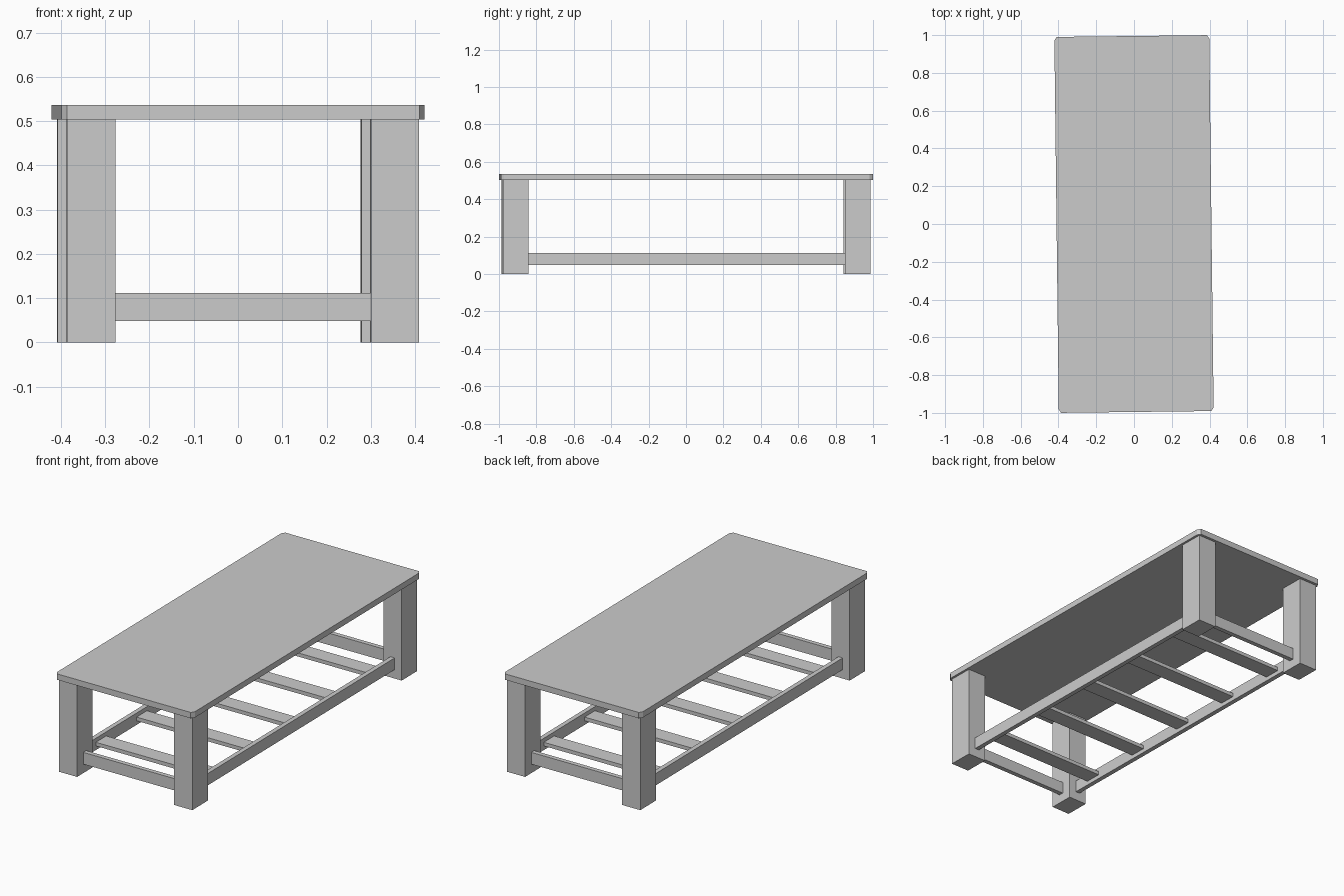
import bpy, bmesh
from mathutils import Matrix

if "Cube" in bpy.data.objects:
    bpy.data.objects.remove(bpy.data.objects["Cube"])

TURN = Matrix.Rotation(0.0118, 4, 'Z')   # the whole table sits slightly turned


def finish(name, bm):
    bmesh.ops.recalc_face_normals(bm, faces=bm.faces)
    bm.transform(TURN)
    mesh = bpy.data.meshes.new(name)
    bm.to_mesh(mesh)
    bm.free()
    bpy.context.collection.objects.link(bpy.data.objects.new(name, mesh))


def box(name, centre, size):
    bm = bmesh.new()
    bmesh.ops.create_cube(bm, size=1, matrix=Matrix.Translation(centre) @ Matrix.Diagonal((*size, 1)))
    finish(name, bm)


# Table top: slab with clipped corners
HX, HY, CX, CY = 0.410, 0.995, 0.012, 0.018
outline = []
for sx, sy in ((1, 1), (-1, 1), (-1, -1), (1, -1)):
    pair = [(sx * HX, sy * (HY - CY)), (sx * (HX - CX), sy * HY)]
    outline += pair if sx * sy > 0 else pair[::-1]
bm = bmesh.new()
face = bm.faces.new([bm.verts.new((x, y, 0.504)) for x, y in outline])
ext = bmesh.ops.extrude_face_region(bm, geom=[face], use_keep_orig=True)
bmesh.ops.translate(bm, vec=(0, 0, 0.032), verts=[v for v in ext['geom'] if isinstance(v, bmesh.types.BMVert)])
finish("table_top", bm)

# Legs
LX, LY, LW, LD = 0.343, 0.913, 0.109, 0.135
for sx, xn in ((-1, "left"), (1, "right")):
    for sy, yn in ((-1, "front"), (1, "back")):
        box(f"{yn}_{xn}_leg", (sx * LX, sy * LY, 0.252), (LW, LD, 0.504))

# Stretcher rails between the legs
RAIL_T, RAIL_H, RAIL_Z = 0.025, 0.064, 0.08
for s, xn, yn in ((-1, "left", "front"), (1, "right", "back")):
    box(f"{xn}_rail", (s * LX, 0, RAIL_Z), (RAIL_T, 2 * LY - LD, RAIL_H))
    box(f"{yn}_rail", (0, s * LY, RAIL_Z), (2 * LX - LW, RAIL_T, RAIL_H))

# Shelf slats between the side rails
for i in range(5):
    box(f"shelf_slat_{i + 1}", (0, (i - 2) * 0.355, RAIL_Z), (2 * LX - RAIL_T, 0.09, 0.02))
